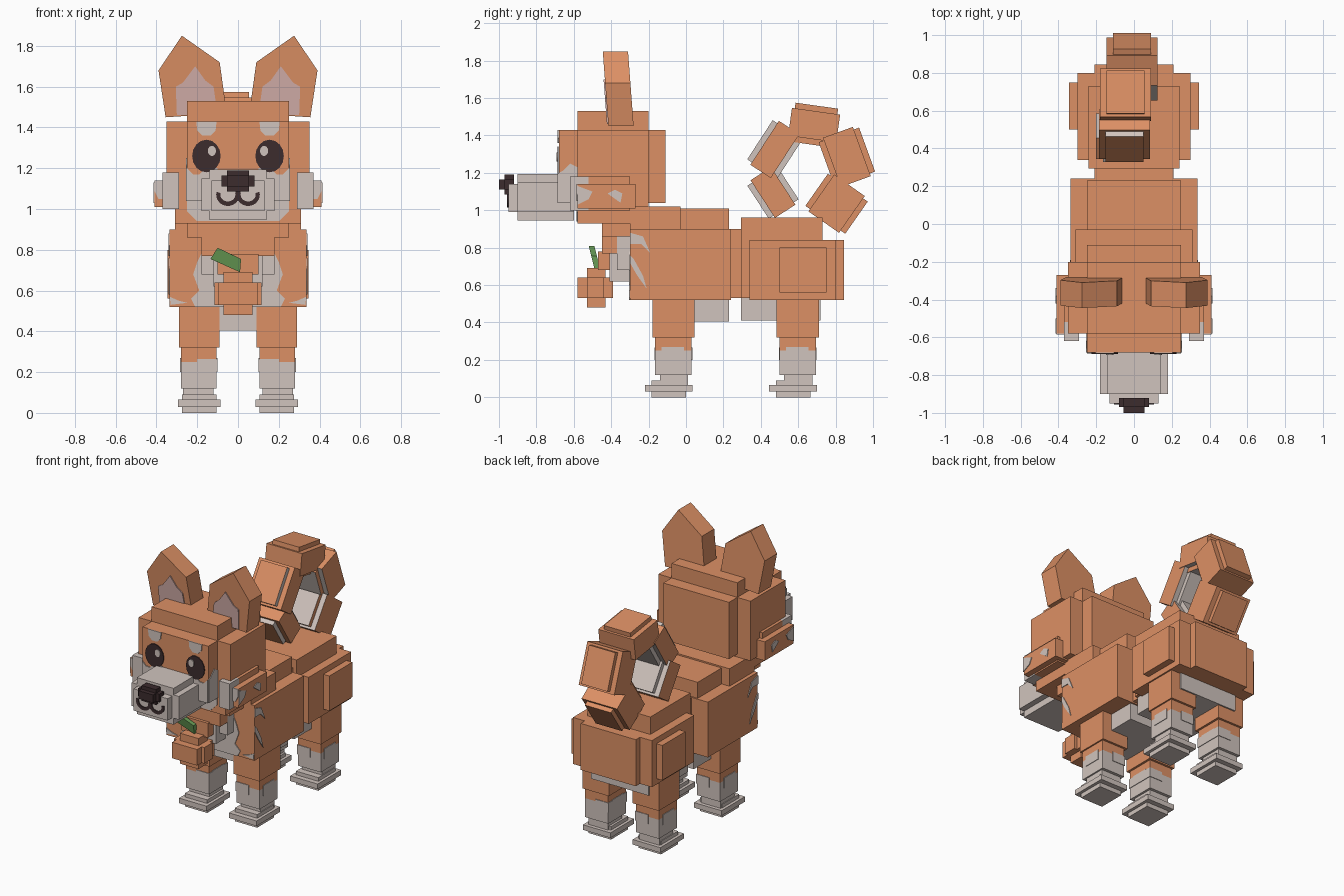
import bpy, bmesh, math
from mathutils import Matrix, Vector

cube = bpy.data.objects.get("Cube")
if cube:
    bpy.data.objects.remove(cube, do_unlink=True)


def material(name, red, green, blue):
    mat = bpy.data.materials.new(name)
    mat.use_nodes = True
    colour = (red, green, blue, 1)
    mat.diffuse_color = colour
    mat.node_tree.nodes["Principled BSDF"].inputs["Base Color"].default_value = colour
    return mat


orange = material("orange_fur", .72, .28, .13)
cream = material("pale_fur", .63, .55, .51)
dark = material("dark_brown", .045, .025, .027)
pink = material("ear_pink", .66, .43, .40)
green = material("leaf_green", .15, .36, .10)


def finish(name, bm, mats, paired=False):
    """Turn a bmesh into an object, mirrored across x when it is paired."""
    bmesh.ops.recalc_face_normals(bm, faces=bm.faces[:])
    mesh = bpy.data.meshes.new(name)
    bm.to_mesh(mesh)
    bm.free()
    for mat in mats:
        mesh.materials.append(mat)
    obj = bpy.data.objects.new(name, mesh)
    bpy.context.collection.objects.link(obj)
    if paired:
        mirror = obj.modifiers.new("Mirror", "MIRROR")
        mirror.use_mirror_merge = False
    return obj


def add_box(bm, centre, size, turn=None):
    matrix = Matrix.Translation(centre) @ (turn or Matrix()) @ Matrix.Diagonal((*size, 1))
    return bmesh.ops.create_cube(bm, size=1, matrix=matrix)["verts"]


def blocks(name, mat, *spans):
    """Boxes centred on x, each given as half width, y range, z range."""
    bm = bmesh.new()
    for half, front, back, low, high in spans:
        add_box(bm, (0, (front + back) / 2, (low + high) / 2),
                (half * 2, back - front, high - low))
    return finish(name, bm, [mat])


def pair(name, mat, *spans):
    """Boxes on the left side, repeated on the right."""
    bm = bmesh.new()
    for inner, outer, front, back, low, high in spans:
        add_box(bm, ((inner + outer) / 2, (front + back) / 2, (low + high) / 2),
                (outer - inner, back - front, high - low))
    return finish(name, bm, [mat], True)


def prism(name, mat, points, place, paired=False):
    """Extrude an outline; place(u, v, d) maps it into space, d being 0 or 1."""
    bm = bmesh.new()
    near = [bm.verts.new(place(u, v, 0)) for u, v in points]
    far = [bm.verts.new(place(u, v, 1)) for u, v in points]
    bm.faces.new(near)
    bm.faces.new(far[::-1])
    count = len(points)
    for i in range(count):
        j = (i + 1) % count
        bm.faces.new((near[i], far[i], far[j], near[j]))
    return finish(name, bm, [mat], paired)


def front_patch(name, mat, y, points, paired=True):
    return prism(name, mat, points, lambda u, v, d: (u, y - .006 * d, v), paired)


def side_patch(name, mat, x, points):
    return prism(name, mat, points, lambda u, v, d: (x + .005 * d, u, v), True)


def arc(cx, cz, rx, rz, start=0, end=360, steps=16):
    angles = [math.radians(start + (end - start) * i / steps) for i in range(steps + 1)]
    return [(cx + rx * math.cos(a), cz + rz * math.sin(a)) for a in angles]


def ellipse(*args):
    return arc(*args)[:-1]


# Head and neck
blocks("head", orange,
       (.35, -.58, -.2, 1.02, 1.43),
       (.25, -.68, -.11, 1.04, 1.43),
       (.25, -.58, -.2, .93, 1.53))
blocks("neck", orange,
       (.31, -.3, -.03, .9, 1.02),
       (.28, -.34, -.08, .93, 1.0),
       (.25, -.45, -.2, .86, .96))
pair("cheeks", orange,
     (.3, .41, -.58, -.27, 1.01, 1.14),
     (.25, .37, -.52, -.3, 1.0, 1.18),
     (.15, .31, -.58, -.3, .93, 1.04))
pair("cheek_fluff", cream, (.29, .37, -.62, -.52, 1.0, 1.18))
front_patch("cheek_tip", cream, -.58,
            [(.37, 1.05), (.39, 1.05), (.41, 1.09), (.41, 1.14), (.37, 1.14)])
side_patch("cheek_fleck", cream, .41,
           [(-.58, 1.03), (-.52, 1.06), (-.5, 1.1), (-.58, 1.13)])
side_patch("cheek_streak", cream, .41,
           [(-.42, 1.09), (-.35, 1.04), (-.34, 1.09), (-.38, 1.11)])

# Muzzle, nose and mouth
blocks("muzzle", cream,
       (.18, -.9, -.6, .99, 1.15),
       (.14, -.9, -.6, .945, 1.195),
       (.13, -.95, -.6, .99, 1.14))
blocks("nose", dark,
       (.08, -.97, -.92, 1.11, 1.165),
       (.055, -1.0, -.92, 1.11, 1.165),
       (.055, -.97, -.92, 1.085, 1.19))
smile = arc(.05, 1.07, .057, .055, 170, 375) + arc(.05, 1.07, .037, .033, 375, 170)
front_patch("smile", dark, -.95, smile)
front_patch("mouth_stem", dark, -.951,
            [(-.012, 1.04), (.012, 1.04), (.012, 1.1), (-.012, 1.1)], False)

# Face markings and eyes
front_patch("face_mask", cream, -.68,
            [(.1, 1.04), (.25, 1.04), (.25, 1.2), (.22, 1.17), (.19, 1.17), (.16, 1.2), (.1, 1.2)])
side_patch("mask_side", cream, .25,
           [(-.68, 1.04), (-.58, 1.04), (-.58, 1.23), (-.62, 1.25), (-.66, 1.21), (-.68, 1.2)])
front_patch("jaw_fur", cream, -.58,
            [(.0, .94), (.2, .94), (.25, .99), (.25, 1.04), (.0, 1.04)])
front_patch("eye", dark, -.681, ellipse(.155, 1.26, .07, .08))
front_patch("eye_shine", cream, -.687, ellipse(.128, 1.285, .02, .025))
front_patch("brow", cream, -.68,
            [(.105, 1.43), (.11, 1.385), (.135, 1.36), (.175, 1.36), (.2, 1.385), (.205, 1.43)])


# Ears, leaning slightly forward
def ear_place(u, v, d):
    return (u, -.415 + .135 * d - (v - 1.45) * .075, v)


def inner_place(u, v, d):
    x, y, z = ear_place(u, v, 0)
    return (x, y - .007 * d, z)


prism("ear", orange, [(.355, 1.45), (.39, 1.68), (.275, 1.85), (.09, 1.72), (.055, 1.47)],
      ear_place, True)
prism("inner_ear", pink,
      [(.3, 1.46), (.305, 1.6), (.27, 1.62), (.21, 1.7), (.16, 1.63), (.12, 1.6), (.1, 1.46)],
      inner_place, True)

# Body
blocks("chest", orange,
       (.335, -.3, .24, .52, .9),
       (.25, -.3, .23, .55, 1.01),
       (.21, -.28, .35, .53, .9))
blocks("hindquarters", orange,
       (.3, .34, .8, .52, .84),
       (.21, .34, .845, .52, .84),
       (.24, .295, .73, .53, .96),
       (.345, .5, .75, .56, .8))
blocks("belly", cream,
       (.22, -.18, .23, .405, .53),
       (.22, .295, .72, .41, .53))
blocks("chest_fluff", cream,
       (.18, -.37, -.29, .68, .88),
       (.12, -.41, -.29, .62, .78))
front_patch("bib", cream, -.3,
            [(.0, .52), (.21, .52), (.23, .56), (.19, .6), (.22, .68), (.2, .74), (.18, .78), (.0, .78)])
front_patch("bib_streak", cream, -.3,
            [(.25, .54), (.33, .53), (.335, .57), (.29, .55)])
side_patch("shoulder_streak", cream, .335,
           [(-.3, .72), (-.26, .65), (-.21, .58), (-.23, .65), (-.28, .74), (-.3, .76)])
side_patch("shoulder_fleck", cream, .335,
           [(-.3, .82), (-.24, .82), (-.19, .77), (-.23, .86), (-.3, .88)])

# Collar, hanging fruit and leaf
blocks("collar", orange,
       (.18, -.45, -.28, .77, .87),
       (.1, -.47, -.39, .68, .78))
blocks("fruit", orange,
       (.115, -.53, -.44, .53, .64),
       (.095, -.58, -.39, .53, .64),
       (.07, -.53, -.43, .48, .69))
prism("leaf", green, [(-.135, .755), (-.1, .81), (.015, .755), (.01, .69)],
      lambda u, v, d: (u, -.475 - .03 * d - (v - .75) * .25, v))

# Legs and paws
for label, y in (("front", -.07), ("hind", .595)):
    pair(label + "_leg", orange,
         (.09, .29, y - .11, y + .115, .32, .53),
         (.105, .28, y - .095, y + .1, .25, .4))
    pair(label + "_sock", cream,
         (.105, .28, y - .095, y + .1, .12, .25),
         (.101, .284, y - .06, y + .06, .2, .27),
         (.101, .2, y - .099, y + .104, .2, .265),
         (.12, .27, y - .07, y + .08, .05, .13))
    pair(label + "_paw", cream,
         (.085, .295, y - .15, y + .105, .03, .065),
         (.105, .275, y - .115, y + .07, 0, .09))

# Curled tail: broad orange blocks around thicker cores, pale inside the curl
curl = [(-.01, .805, 1.035, -35, .24, .2),
        (-.01, .86, 1.285, 20, .28, .17),
        (-.045, .685, 1.455, 82, .26, .15),
        (-.05, .475, 1.325, 147, .28, .13),
        (-.065, .465, 1.095, 213, .24, .13)]
for i, (x, y, z, angle, length, thick) in enumerate(curl):
    turn = Matrix.Rotation(math.radians(angle), 4, "X")
    outward = turn @ Vector((0, 1, 0))
    bm = bmesh.new()
    add_box(bm, (x, y, z), (.27, thick, length), turn)
    broad = set(bm.faces)
    add_box(bm, (x, y, z), (.2, thick + .06, length - .03), turn)
    bm.normal_update()
    for face in bm.faces:
        facing = face.normal.dot(outward)
        tip_side = i > 2 and face not in broad and facing < .5
        if facing < -.5 or tip_side:
            face.material_index = 1
    finish("tail_segment", bm, [orange, cream])
